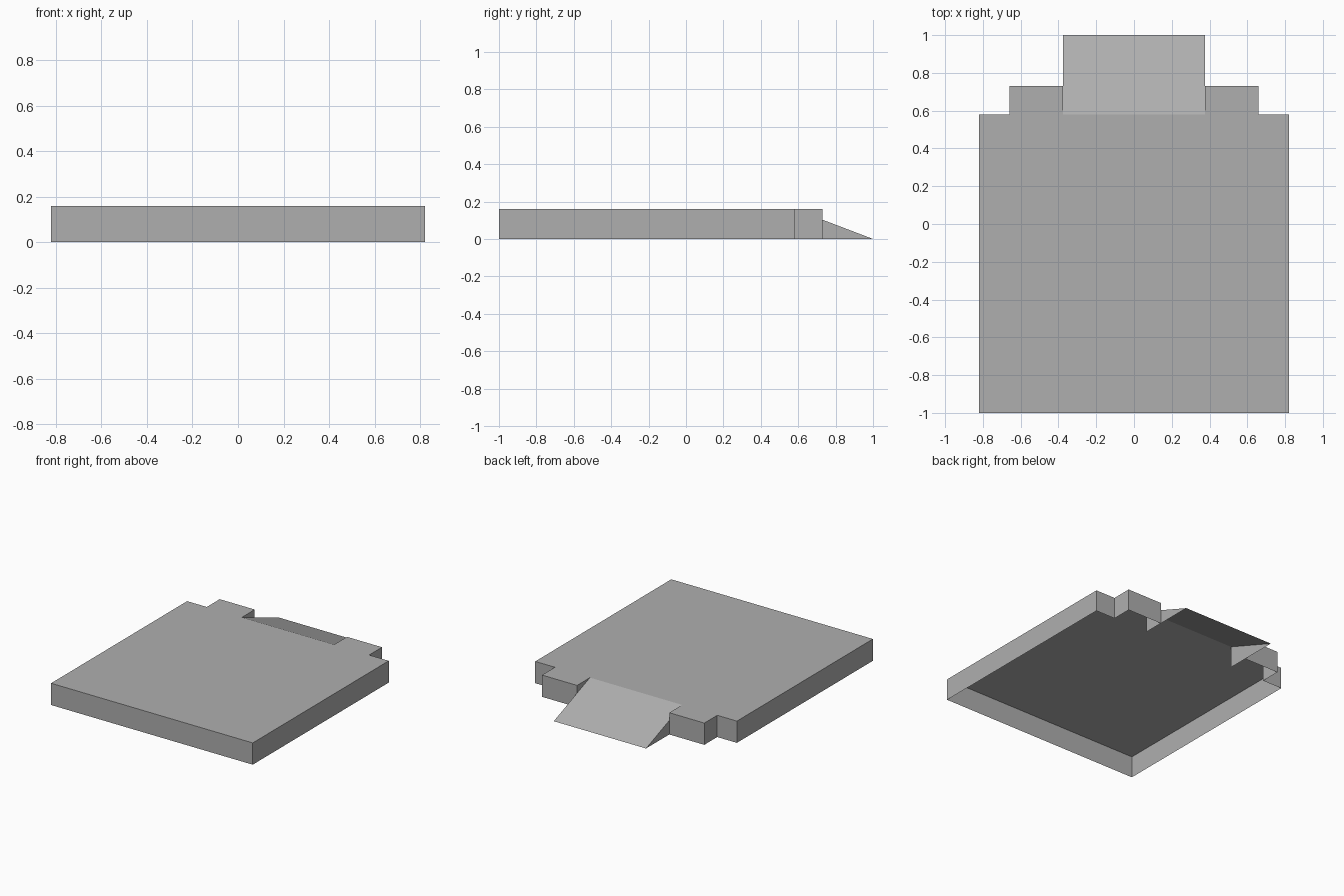
import bpy
import bmesh

cube = bpy.data.objects.get("Cube")
if cube:
    bpy.data.objects.remove(cube)

HEIGHT = 0.16
HALF_W, STEP_X, RAMP_X = 0.82, 0.66, 0.375
FRONT, STEP_Y, REAR, TIP = -1.0, 0.58, 0.73, 1.0
EDGE_Z = HEIGHT * (TIP - REAR) / (TIP - STEP_Y)  # ramp height at the rear wall

grey = bpy.data.materials.new("plain_grey")
grey.use_nodes = True
colour = (0.43, 0.43, 0.43, 1)
grey.diffuse_color = colour
grey.node_tree.nodes["Principled BSDF"].inputs["Base Color"].default_value = colour


def build(name, faces):
    """Make a flat-shaded object from faces given as lists of corner points."""
    bm = bmesh.new()
    for corners in faces:
        bm.faces.new([bm.verts.new(p) for p in corners])
    bmesh.ops.remove_doubles(bm, verts=bm.verts, dist=0.0001)
    mesh = bpy.data.meshes.new(name)
    bm.to_mesh(mesh)
    bm.free()
    mesh.materials.append(grey)
    obj = bpy.data.objects.new(name, mesh)
    bpy.context.collection.objects.link(obj)


# Stepped outline, counter-clockwise, mirrored across x
half = [(HALF_W, FRONT), (HALF_W, STEP_Y), (STEP_X, STEP_Y),
        (STEP_X, REAR), (RAMP_X, REAR)]
outline = half + [(-x, y) for x, y in reversed(half)]
notch = [(RAMP_X, STEP_Y), (-RAMP_X, STEP_Y)]

# Deck with a notch for the ramp
deck = half + notch + outline[len(half):]
build("deck", [[(x, y, HEIGHT) for x, y in deck]])

# Outer walls, open beneath and open across the ramp
walls = []
for i, (a, b) in enumerate(zip(outline, outline[1:] + outline[:1])):
    if i != len(half) - 1:
        walls.append([(*a, 0), (*b, 0), (*b, HEIGHT), (*a, HEIGHT)])
build("outer_walls", walls)

# Sloping ramp sheet
build("ramp", [[(RAMP_X, STEP_Y, HEIGHT), (RAMP_X, TIP, 0),
                (-RAMP_X, TIP, 0), (-RAMP_X, STEP_Y, HEIGHT)]])

# Ramp sides below the slope, and notch cheeks above it
for side, label in ((1, "left"), (-1, "right")):
    x = side * RAMP_X
    skirt = [(x, STEP_Y, 0), (x, TIP, 0), (x, STEP_Y, HEIGHT)]
    cheek = [(x, STEP_Y, HEIGHT), (x, REAR, HEIGHT), (x, REAR, EDGE_Z)]
    build(label + "_ramp_side", [skirt[::side]])
    build(label + "_notch_cheek", [cheek[::side]])
